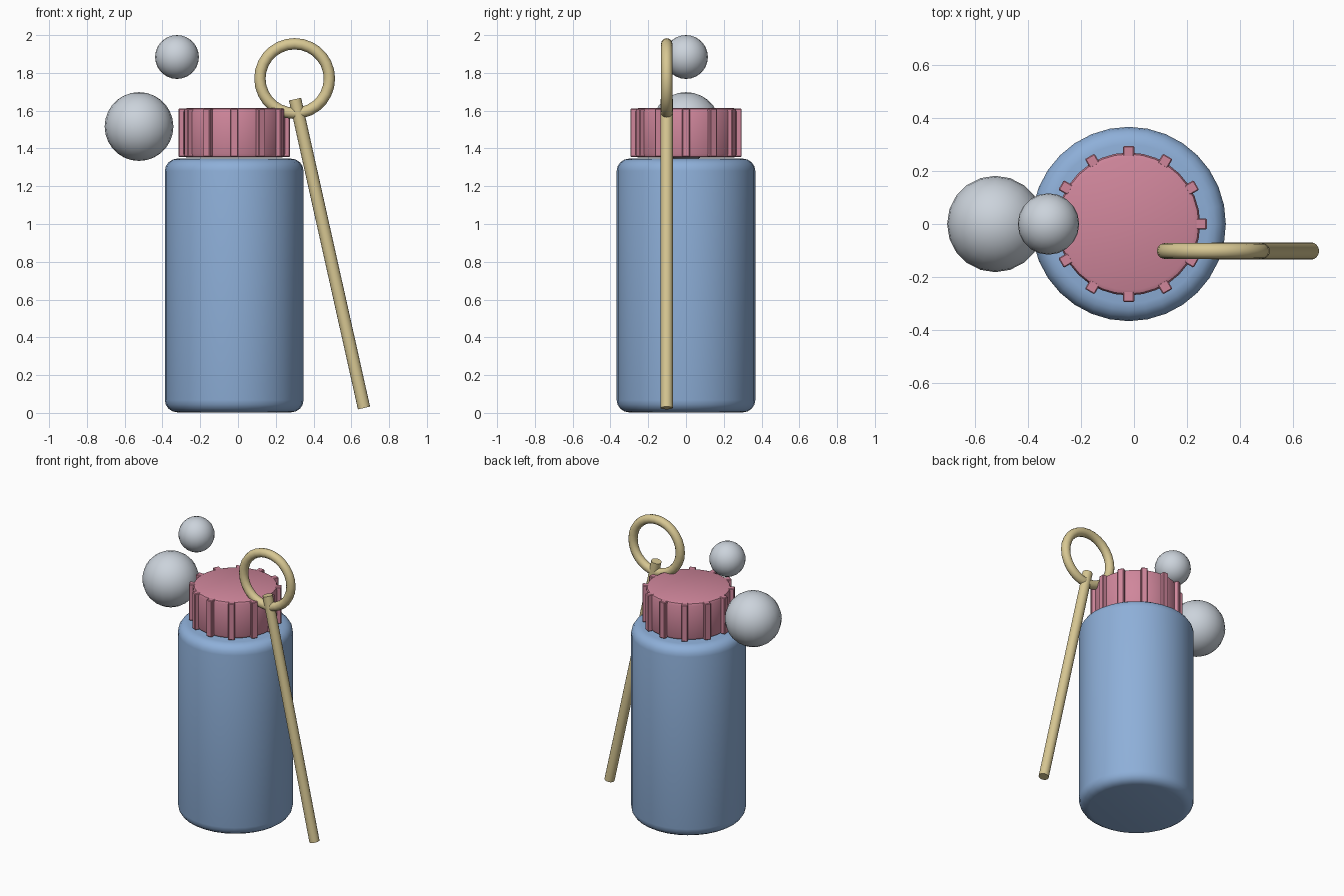
import bpy, math
from mathutils import Vector

if "Cube" in bpy.data.objects:
    bpy.data.objects.remove(bpy.data.objects["Cube"])


def material(name, rgb):
    m = bpy.data.materials.new(name)
    m.diffuse_color = (*rgb, 1)
    m.use_nodes = True
    m.node_tree.nodes["Principled BSDF"].inputs["Base Color"].default_value = m.diffuse_color
    return m


BLUE = material("soft blue", (0.27, 0.43, 0.69))
PINK = material("rose pink", (0.63, 0.24, 0.33))
TAN = material("pale gold", (0.68, 0.57, 0.29))
GREY = material("bubble grey", (0.60, 0.65, 0.71))


def finish(name, mat, bevel=0, segments=3):
    ob = bpy.context.object
    ob.name = name
    ob.data.materials.append(mat)
    bpy.ops.object.transform_apply(location=False, rotation=False, scale=True)
    if bevel:
        mod = ob.modifiers.new("rounding", 'BEVEL')
        mod.width = bevel
        mod.segments = segments
        mod.limit_method = 'ANGLE'
        mod.angle_limit = math.radians(40)
        bpy.ops.object.modifier_apply(modifier=mod.name)
    bpy.ops.object.shade_smooth_by_angle(angle=math.radians(35))
    return ob


def upright(name, mat, r, z0, z1, bevel, segments=3):
    bpy.ops.mesh.primitive_cylinder_add(vertices=32, radius=r, depth=z1 - z0,
                                        location=(CX, 0, (z0 + z1) / 2))
    return finish(name, mat, bevel, segments)


CX = -0.02   # bottle axis

# Bottle and cap
upright("bottle_body", BLUE, 0.367, 0.003, 1.346, 0.065, 4)
upright("cap", PINK, 0.27, 1.351, 1.614, 0.02, 2)

# Grip ribs around the cap
for i in range(12):
    a = i * math.tau / 12
    bpy.ops.mesh.primitive_cube_add(
        size=1, location=(CX + 0.274 * math.cos(a), 0.274 * math.sin(a), 1.483),
        rotation=(0, 0, a))
    bpy.context.object.scale = (0.042, 0.042, 0.256)
    finish(f"cap_rib_{i + 1}", PINK, 0.004, 1)

# Wand: leaning stick and ring
top, foot = Vector((0.302, -0.102, 1.661)), Vector((0.667, -0.102, 0.026))
axis = top - foot
bpy.ops.mesh.primitive_cylinder_add(vertices=16, radius=0.033, depth=axis.length,
                                    location=(top + foot) / 2)
bpy.context.object.rotation_euler = axis.to_track_quat('Z', 'Y').to_euler()
finish("wand_stick", TAN)
bpy.ops.mesh.primitive_torus_add(major_segments=28, minor_segments=12,
                                 major_radius=0.184, minor_radius=0.03,
                                 location=(0.3, -0.102, 1.77),
                                 rotation=(math.pi / 2, 0, 0))
finish("wand_ring", TAN)

# Floating bubbles
for name, x, z, r in (("large_bubble", -0.524, 1.516, 0.182),
                      ("small_bubble", -0.323, 1.884, 0.116)):
    bpy.ops.mesh.primitive_uv_sphere_add(segments=20, ring_count=14, radius=r,
                                         location=(x, 0, z))
    finish(name, GREY)
